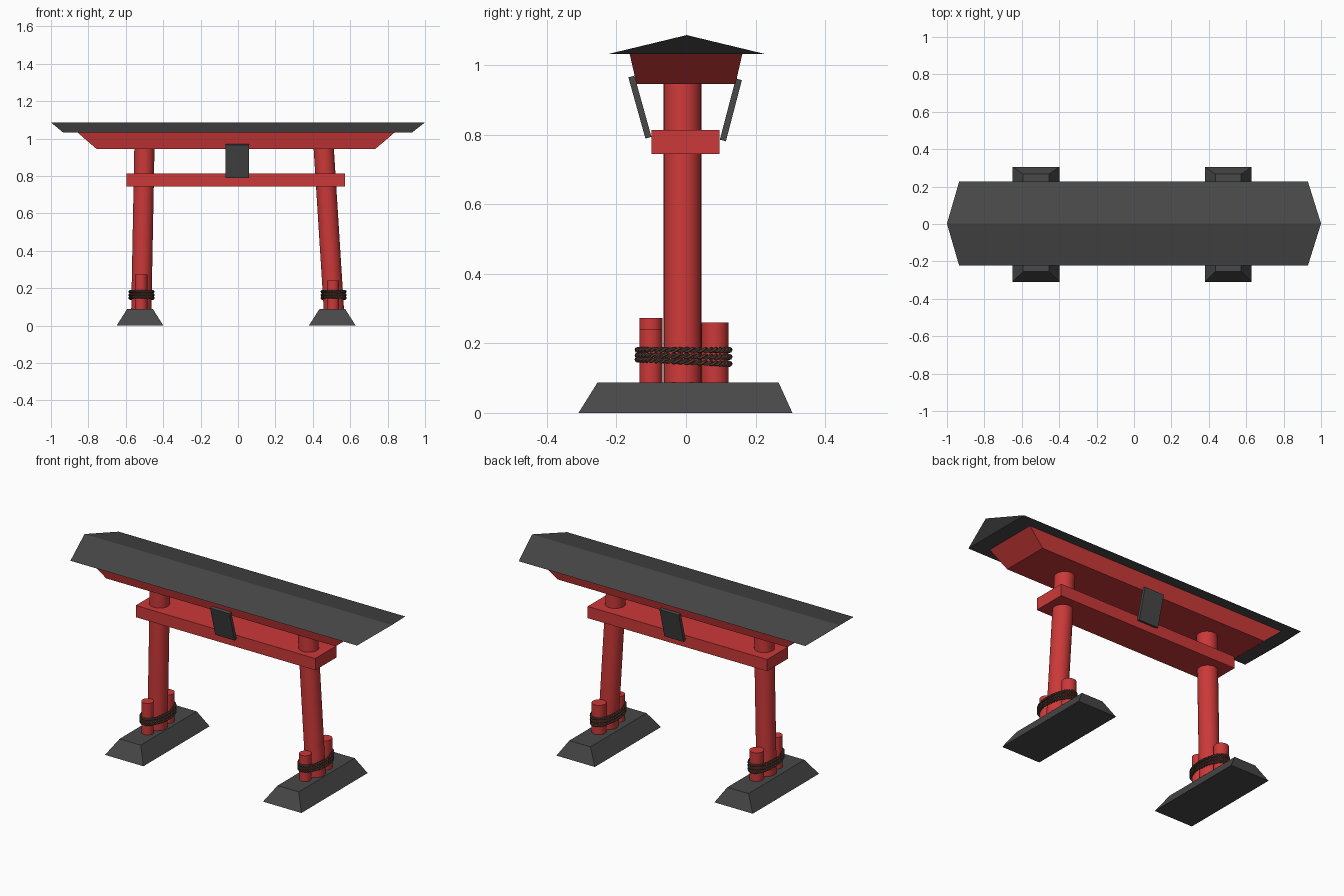
import bpy
import bmesh
from math import sin, cos, pi
from mathutils import Vector

cube = bpy.data.objects.get("Cube")
if cube:
    bpy.data.objects.remove(cube, do_unlink=True)


def material(name, r, g, b):
    mat = bpy.data.materials.new(name)
    mat.use_nodes = True
    mat.diffuse_color = (r, g, b, 1)
    mat.node_tree.nodes["Principled BSDF"].inputs["Base Color"].default_value = (r, g, b, 1)
    return mat


red = material("red lacquer", 0.6, 0.04, 0.04)
gray = material("dark gray", 0.065, 0.065, 0.065)
brown = material("rope brown", 0.1, 0.055, 0.04)


def add_object(name, bm, mat):
    bmesh.ops.recalc_face_normals(bm, faces=bm.faces)
    mesh = bpy.data.meshes.new(name)
    bm.to_mesh(mesh)
    bm.free()
    mesh.materials.append(mat)
    obj = bpy.data.objects.new(name, mesh)
    bpy.context.collection.objects.link(obj)
    return obj


def select_only(obj):
    bpy.ops.object.select_all(action='DESELECT')
    obj.select_set(True)
    bpy.context.view_layer.objects.active = obj


def frustum(name, low, high, z0, z1, mat):
    """Box with separate (x0, x1, y0, y1) rectangles at bottom and top."""
    bm = bmesh.new()
    rings = []
    for (x0, x1, y0, y1), z in ((low, z0), (high, z1)):
        rings.append([bm.verts.new((x, y, z)) for x, y in
                      ((x0, y0), (x1, y0), (x1, y1), (x0, y1))])
    for ring in rings:
        bm.faces.new(ring)
    for i in range(4):
        j = (i + 1) % 4
        bm.faces.new((rings[0][i], rings[0][j], rings[1][j], rings[1][i]))
    return add_object(name, bm, mat)


def post(name, start, end, radius):
    """Round post running between two points."""
    start, end = Vector(start), Vector(end)
    axis = end - start
    bm = bmesh.new()
    bmesh.ops.create_cone(bm, cap_ends=True, segments=32, radius1=radius,
                          radius2=radius, depth=axis.length)
    obj = add_object(name, bm, red)
    obj.location = (start + end) / 2
    obj.rotation_euler = Vector((0, 0, 1)).rotation_difference(axis).to_euler()
    select_only(obj)
    bpy.ops.object.shade_smooth_by_angle()


def rope(name, cx, cz, tilt):
    """Loop of two strands twisted round an oval path."""
    steps, turns, cy, rx, ry, strand = 180, 22, -0.007, 0.061, 0.132, 0.0045
    curve = bpy.data.curves.new(name, 'CURVE')
    curve.dimensions = '3D'
    curve.bevel_depth = strand
    curve.bevel_resolution = 1
    for phase in (0, pi):
        spline = curve.splines.new('POLY')
        spline.points.add(steps - 1)
        spline.use_cyclic_u = True
        for i, point in enumerate(spline.points):
            a = 2 * pi * i / steps
            out = strand * cos(turns * a + phase)
            up = strand * sin(turns * a + phase)
            point.co = (cx + (rx + out) * cos(a), cy + (ry + out) * sin(a),
                        cz + tilt * sin(a) + up, 1)
    curve.materials.append(brown)
    obj = bpy.data.objects.new(name, curve)
    bpy.context.collection.objects.link(obj)
    select_only(obj)
    bpy.ops.object.convert(target='MESH')
    bpy.ops.object.shade_smooth_by_angle()


# Hipped roof with overhanging ridge ends
bm = bmesh.new()
eave = [bm.verts.new((x, y, 1.032)) for x, y in
        ((-0.935, -0.222), (0.93, -0.222), (0.93, 0.226), (-0.935, 0.226))]
ridge_r, ridge_l = [bm.verts.new((x, 0.002, 1.086)) for x in (-1, 1)]
bm.faces.new(eave)
bm.faces.new((eave[0], eave[1], ridge_l, ridge_r))
bm.faces.new((eave[2], eave[3], ridge_r, ridge_l))
bm.faces.new((eave[1], eave[2], ridge_l))
bm.faces.new((eave[3], eave[0], ridge_r))
add_object("roof", bm, gray)

# Cross beams
frustum("upper_beam", (-0.757, 0.735, -0.142, 0.142),
        (-0.858, 0.837, -0.162, 0.162), 0.945, 1.032, red)
lower = (-0.596, 0.572, -0.099, 0.097)
frustum("lower_beam", lower, lower, 0.744, 0.813, red)

# Leaning plaques at front and back
for name, top, bottom in (("front_plaque", (-0.157, 0.967), (-0.108, 0.791)),
                          ("back_plaque", (0.152, 0.959), (0.106, 0.783))):
    top, bottom = Vector((0, *top)), Vector((0, *bottom))
    axis = top - bottom
    bm = bmesh.new()
    bmesh.ops.create_cube(bm, size=1)
    bmesh.ops.scale(bm, vec=(0.126, 0.018, axis.length), verts=bm.verts)
    plaque = add_object(name, bm, gray)
    plaque.location = (top + bottom) / 2 + Vector((-0.003, 0, 0))
    plaque.rotation_euler = Vector((0, 0, 1)).rotation_difference(axis).to_euler()

# Each side: footing, leaning column, two short stakes and rope lashing
for side, foot_x, top_x, front_h, back_h in (("right", -0.517, -0.5, 0.273, 0.255),
                                             ("left", 0.513, 0.457, 0.24, 0.26)):
    base = -0.524 if side == "right" else 0.504
    frustum(side + "_footing", (base - 0.125, base + 0.125, -0.309, 0.306),
            (base - 0.069, base + 0.069, -0.254, 0.266), 0, 0.088, gray)
    post(side + "_column", (foot_x, -0.01, 0.08), (top_x, -0.01, 0.97), 0.054)
    stake_x = -0.518 if side == "right" else 0.508
    post(side + "_front_stake", (stake_x, -0.101, 0.08), (stake_x, -0.101, front_h), 0.033)
    post(side + "_back_stake", (stake_x, 0.083, 0.08), (stake_x, 0.083, back_h), 0.039)
    rope_x = -0.516 if side == "right" else 0.511
    for i, (z, tilt) in enumerate(((0.181, 0), (0.163, -0.002), (0.147, -0.006))):
        rope(f"{side}_rope_{i + 1}", rope_x, z, tilt)
